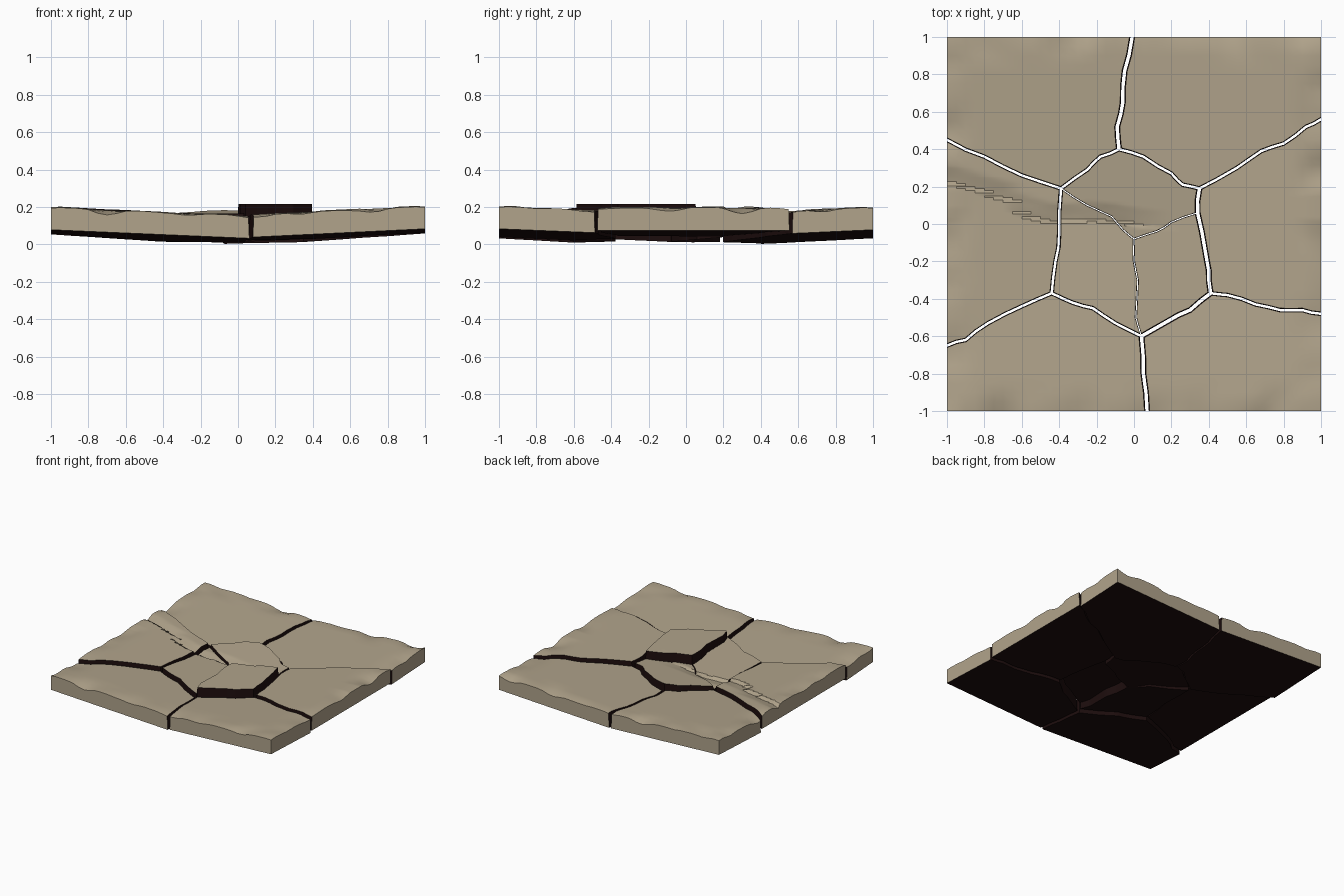
import bpy, bmesh, math
from mathutils import Vector, noise

cube = bpy.data.objects.get("Cube")
if cube:
    bpy.data.objects.remove(cube, do_unlink=True)

THICKNESS = 0.127


def make_material(name, colour):
    mat = bpy.data.materials.new(name)
    mat.use_nodes = True
    mat.diffuse_color = colour
    bsdf = mat.node_tree.nodes["Principled BSDF"]
    bsdf.inputs["Base Color"].default_value = colour
    bsdf.inputs["Roughness"].default_value = 0.9
    return mat


stone = make_material("sandy stone", (0.44, 0.37, 0.26, 1))
broken = make_material("dark broken stone", (0.012, 0.004, 0.004, 1))

# Crack junctions and border points, in hundredths
nodes = {
    "A": (-8, 40), "B": (35, 19), "C": (41, -37), "D": (4, -60),
    "E": (-44, -37), "F": (-39, 19), "G": (0, -8), "P": (34, 6),
    "T": (-1, 100), "R": (100, 56), "Q": (100, -48), "S": (7, -100),
    "K": (-100, -65), "L": (-100, 45),
    "W": (-100, 100), "X": (-100, -100), "Y": (100, -100), "Z": (100, 100),
}

# Wandering points of each crack between two junctions
cracks = {
    "TA": [(-5, 82), (-6, 65), (-9, 52)],
    "LF": [(-80, 36), (-60, 26)],
    "FA": [(-25, 29), (-18, 36)],
    "AB": [(5, 36), (20, 27), (26, 21)],
    "BR": [(55, 30), (68, 39), (80, 43), (92, 52)],
    "BP": [],
    "PC": [(38, -14), (40, -25)],
    "CQ": [(50, -38), (65, -43), (78, -46), (90, -46)],
    "CD": [(30, -46), (18, -52)],
    "DS": [(5, -80)],
    "DE": [(-10, -53), (-22, -45), (-33, -42)],
    "EK": [(-60, -44), (-78, -53), (-90, -62)],
    "EF": [(-42, -20), (-40, -5)],
    "FG": [(-25, 10), (-12, 4), (-6, -3)],
    "GP": [(12, -4), (20, 1)],
    "GD": [(0, -20), (2, -30), (1, -50)],
}
wide = {"TA", "BP", "PC", "CD", "DS"}

# Outline of each piece, then height and tilt of its top along x and y
pieces = {
    "back_right_slab": ("WLFAT", 0.115, -0.045, 0.045),
    "right_slab": ("LKEF", 0.145, -0.06, 0),
    "front_right_slab": ("KXSDE", 0.102, -0.043, -0.06),
    "front_left_slab": ("SYQCD", 0.122, 0.048, -0.04),
    "left_slab": ("QRBPC", 0.152, 0.05, 0),
    "back_left_slab": ("RZTAB", 0.115, 0.045, 0.045),
    "centre_back_slab": ("GPBAF", 0.148, 0, 0.09),
    "centre_right_slab": ("GFED", 0.136, -0.035, -0.05),
    "raised_centre_slab": ("GDCP", 0.215, 0, 0),
}

# Line of the weathered groove
groove = [(-100, 22), (-85, 18), (-65, 12), (-58, 4), (-42, 1), (-20, 2), (-5, 0), (20, -4)]


def vec(p):
    return Vector((p[0] / 100, p[1] / 100))


def ragged(path):
    """Add a slightly displaced point in the middle of each span."""
    out = [path[0]]
    for a, b in zip(path, path[1:]):
        mid = (a + b) / 2
        out += [mid + noise.noise_vector(mid.to_3d() * 9).to_2d() * 0.012, b]
    return out


def outline(loop):
    """Points around a piece with the half gap of the span that follows."""
    result = []
    for a, b in zip(loop, loop[1:] + loop[0]):
        key = a + b if a + b in cracks else b + a
        if key not in cracks:
            result.append((vec(nodes[a]), 0))
            continue
        path = [vec(p) for p in (nodes[key[0]], *cracks[key], nodes[key[1]])]
        path = ragged(path)
        if key != a + b:
            path.reverse()
        gap = 0.004 if "G" in key else 0.014 if key in wide else 0.010
        result += [(p, gap) for p in path[:-1]]
    return result


def inset(points, scale):
    out = []
    for i, (p, w2) in enumerate(points):
        before, w1 = points[i - 1]
        after = points[(i + 1) % len(points)][0]
        d1, d2 = (p - before).normalized(), (after - p).normalized()
        n1, n2 = Vector((-d1.y, d1.x)), Vector((-d2.y, d2.x))
        w1, w2 = w1 * scale, w2 * scale
        det = n1.cross(n2)
        if abs(det) < 0.35:
            out.append(p + (n1 + n2).normalized() * (w1 + w2) / 2)
        else:
            out.append(p + Vector((w1 * n2.y - w2 * n1.y, w2 * n1.x - w1 * n2.x)) / det)
    return out


def wear(x, y):
    """Depth lost from the top by the groove and by the chipped border."""
    depth = 0
    for a, b in zip(groove, groove[1:]):
        a, b = vec(a), vec(b)
        if a.x <= x < b.x:
            s = y - (a.y + (b.y - a.y) * (x - a.x) / (b.x - a.x))
            s += noise.noise(Vector((x, y, 0)) * 12) * 0.015
            if 0 <= s < 0.1:
                depth += 0.024 * (1 - s / 0.1) * min(1, (0.22 - x) * 3)
    edge = 1 - max(abs(x), abs(y))
    if edge < 0.13:
        chip = max(0, noise.noise(Vector((x, y, 2)) * 5) + 0.1)
        depth += 0.045 * chip * (1 - edge / 0.13) + 0.006 * (edge < 0.01)
    return depth


def build(name, loop, height, tilt_x, tilt_y):
    points = outline(loop)
    bm = bmesh.new()
    low = [bm.verts.new((p.x, p.y, 0)) for p in inset(points, 0.65)]
    top = [bm.verts.new((p.x, p.y, THICKNESS)) for p in inset(points, 1)]
    bm.faces.new(top)
    bm.faces.new(low[::-1])
    for i in range(len(low)):
        j = (i + 1) % len(low)
        bm.faces.new((low[i], low[j], top[j], top[i]))

    # Grid cuts give the surface enough points to be worn
    cuts = [((1, 0, 0), i * 0.05) for i in range(-19, 20)]
    cuts += [((0, 1, 0), i * 0.05) for i in range(-19, 20)]
    cuts += [((0, 1, 0), i * 0.0125 + 0.003) for i in range(-6, 26)]
    for normal, offset in cuts:
        bmesh.ops.bisect_plane(bm, geom=bm.verts[:] + bm.edges[:] + bm.faces[:],
                               dist=1e-5, plane_co=Vector(normal) * offset, plane_no=normal)
    bmesh.ops.recalc_face_normals(bm, faces=bm.faces)

    # Crack walls and underside are dark, top and border are pale
    for f in bm.faces:
        c, n = f.calc_center_median(), f.normal
        border = max(abs(c.x), abs(c.y)) > 0.9995
        f.material_index = 0 if n.z > 0.5 or (border and abs(n.z) < 0.5) else 1

    for v in bm.verts:
        x, y, z = v.co
        if z > THICKNESS - 0.001:
            v.co.z -= wear(x, y)
        v.co.z += height - THICKNESS + tilt_x * x + tilt_y * y

    mesh = bpy.data.meshes.new(name)
    bm.to_mesh(mesh)
    bm.free()
    mesh.materials.append(stone)
    mesh.materials.append(broken)
    obj = bpy.data.objects.new(name, mesh)
    bpy.context.collection.objects.link(obj)
    bpy.ops.object.select_all(action="DESELECT")
    obj.select_set(True)
    bpy.context.view_layer.objects.active = obj
    bpy.ops.object.shade_smooth_by_angle(angle=math.radians(35))


for name, spec in pieces.items():
    build(name, *spec)
